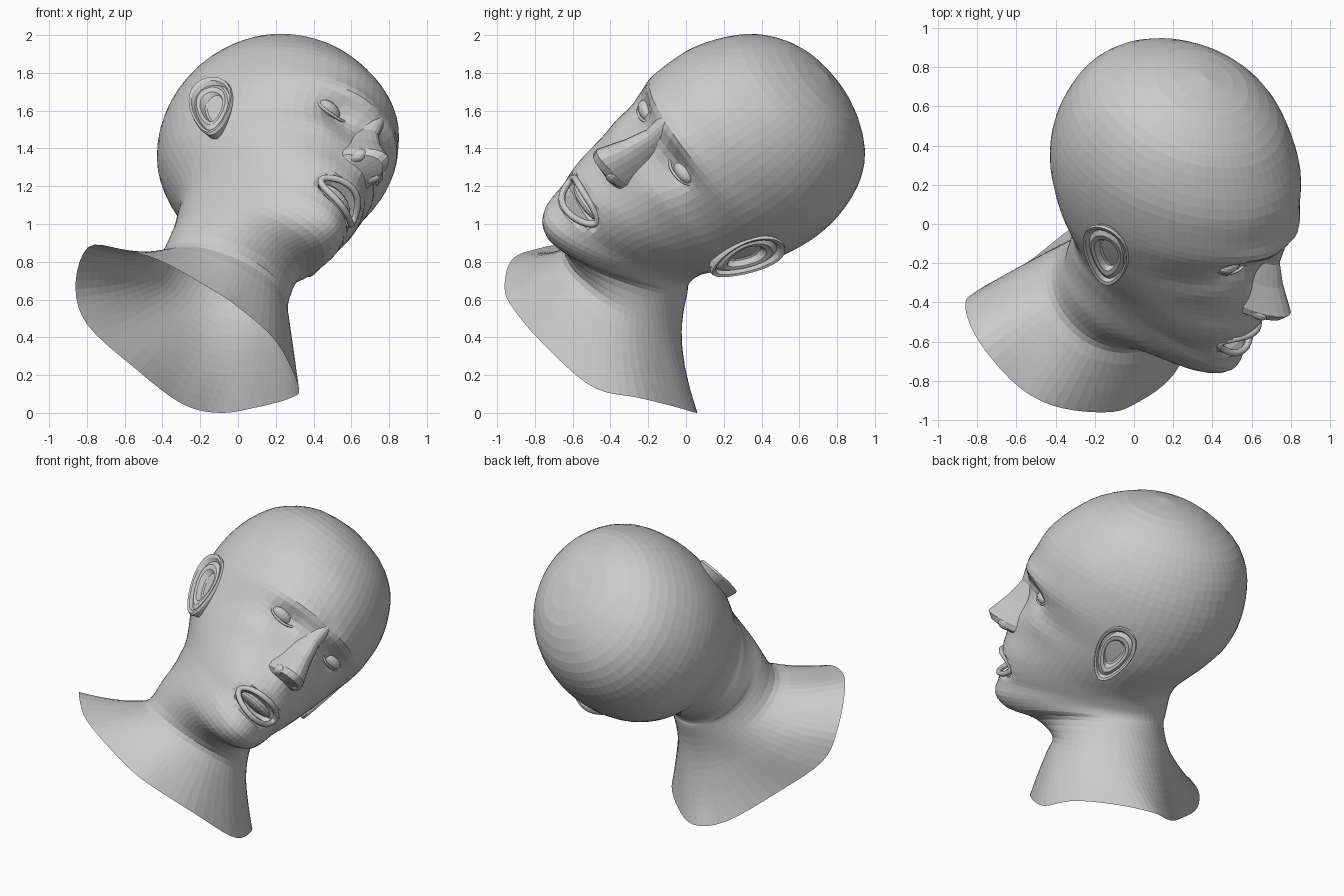
import bpy, bmesh, math
from mathutils import Vector, Matrix

if "Cube" in bpy.data.objects:
    bpy.data.objects.remove(bpy.data.objects["Cube"])

# Head frame: x = subject's left, y = back, z = crown, tilted and turned in the world
L = Vector((0.53, 0.44, -0.73)).normalized()
U = Vector((0.22, 0.755, 0.616))
U = (U - L * U.dot(L)).normalized()
B = U.cross(L)
O = Vector((0.12, 0.10, 1.215))
M = Matrix((L, B, U)).transposed().to_4x4()
M.translation = O
INV = M.inverted()
N = 64


def P(l, f, u):
    return Vector((l, -f, u))


def add(name, bm):
    bmesh.ops.remove_doubles(bm, verts=bm.verts, dist=0.0005)
    bmesh.ops.recalc_face_normals(bm, faces=bm.faces)
    me = bpy.data.meshes.new(name)
    bm.to_mesh(me)
    bm.free()
    ob = bpy.data.objects.new(name, me)
    ob.matrix_world = M
    bpy.context.collection.objects.link(ob)
    return ob


def loft(name, rings, closed=True, cap=False):
    bm = bmesh.new()
    vs = [[bm.verts.new(p) for p in r] for r in rings]
    n = len(rings[0])
    for a, b in zip(vs, vs[1:]):
        for i in range(n if closed else n - 1):
            j = (i + 1) % n
            bm.faces.new((a[i], a[j], b[j], b[i]))
    if cap:
        bm.faces.new(vs[-1])
    return add(name, bm)


def spline(a, b, c, d, t):
    return 0.5 * (2 * b + (c - a) * t + (2 * a - 5 * b + 4 * c - d) * t * t
                  + (3 * b - a - 3 * c + d) * t ** 3)


def ball(name, loc, scale, seg=20):
    bm = bmesh.new()
    bmesh.ops.create_uvsphere(bm, u_segments=seg, v_segments=seg // 2, radius=1)
    for v in bm.verts:
        v.co = Vector(c * s for c, s in zip(v.co, scale)) + loc
    return add(name, bm)


def tube(name, pts, radius):
    cu = bpy.data.curves.new(name, 'CURVE')
    cu.dimensions = '3D'
    cu.bevel_depth = radius
    cu.bevel_resolution = 2
    sp = cu.splines.new('POLY')
    sp.points.add(len(pts) - 1)
    for q, p in zip(sp.points, pts):
        q.co = (*p, 1)
    sp.use_cyclic_u = True
    ob = bpy.data.objects.new(name, cu)
    ob.matrix_world = M
    bpy.context.collection.objects.link(ob)


# Head sections: front (f, u), back (f, u), half width, narrowing to the face, lift of the sides
SECTIONS = [
    (.12, .885, .10, .885, .01, 0, 0), (.29, .83, -.20, .865, .25, 0, 0),
    (.48, .715, -.44, .755, .42, 0, 0), (.60, .58, -.565, .61, .51, .02, 0),
    (.685, .44, -.62, .43, .56, .04, 0), (.72, .30, -.63, .27, .57, .05, 0),
    (.735, .19, -.605, .13, .56, .06, 0), (.70, .10, -.555, .02, .54, .07, 0),
    (.665, -.02, -.50, -.07, .51, .09, 0), (.68, -.13, -.445, -.15, .475, .1, 0),
    (.69, -.25, -.40, -.22, .435, .1, 0), (.71, -.36, -.38, -.28, .40, .11, .01),
    (.70, -.47, -.375, -.33, .375, .12, .03), (.67, -.57, -.38, -.38, .355, .14, .05),
    (.66, -.68, -.385, -.42, .34, .17, .07), (.56, -.742, -.39, -.46, .335, .15, .07),
    (.37, -.745, -.395, -.50, .335, .1, .05)]
# Slant and sideways shift of the last sections, to meet the leaning neck
LEAN = {14: (.01, .005), 15: (.03, .015), 16: (.06, .03)}
angles = [2 * math.pi * i / N for i in range(N)]
rings = []
for n, (ff, fu, bf, bu, w, k, lift) in enumerate(SECTIONS):
    tilt, shift = LEAN.get(n, (0, 0))
    rings.append([P(w * math.sin(t) * (1 - k * math.cos(t)) + shift,
                    (ff + bf) / 2 + (ff - bf) / 2 * math.cos(t),
                    (fu + bu) / 2 + (fu - bu) / 2 * math.cos(t)
                    + lift * math.sin(t) ** 2 + tilt * math.sin(t)) for t in angles])
rings[0] = [P(0, .06, .895)] * N

# Open lower edge of the neck, in world space, starting below the chin
EDGE = [Vector(p) for p in (
    (.2, -.77, .38), (.32, -.5, .14), (.28, -.25, .08), (.1, -.05, .03), (-.1, .06, 0),
    (-.3, -.01, .05), (-.55, -.2, .24), (-.8, -.34, .47), (-.86, -.42, .68),
    (-.79, -.6, .88), (-.6, -.82, .86), (-.4, -.93, .8), (-.15, -.96, .66), (0, -.92, .56))]
m = len(EDGE)
edge = []
for i in range(N):
    s = i * m / N
    j = int(s)
    edge.append(spline(EDGE[j - 1], EDGE[j], EDGE[(j + 1) % m], EDGE[(j + 2) % m], s - j))

# Neck rings flaring into that edge
AX = Vector((.32, .48, .83)).normalized()
NC = Vector((-.03, -.265, .80))
front = (-B - AX * AX.dot(-B)).normalized()
left = front.cross(AX).normalized()
if left.dot(L) < 0:
    left = -left
for down, r, mix in ((.11, .345, .06), (.15, .355, .22), (.18, .37, .45), (.2, .38, .72),
                     (.36, .4, 1)):
    rings.append([INV @ (NC - AX * down + front * r * math.cos(t) + left * r * math.sin(t))
                  .lerp(e, mix) for t, e in zip(angles, edge)])


def sculpt(p):
    # Sockets, brow, cheekbones, nose root and open mouth pressed into the face
    l, f, u = abs(p.x), -p.y, p.z
    if f > .3:
        f -= .065 * math.exp(-((l - .20) / .10) ** 2 - ((u - .075) / .07) ** 2)
        f += .02 * math.exp(-((l - .17) / .13) ** 2 - ((u - .19) / .05) ** 2)
        f += .02 * math.exp(-((l - .3) / .1) ** 2 - ((u + .08) / .07) ** 2)
        f += .05 * math.exp(-(l / .09) ** 2 - ((u + .17) / .12) ** 2)
        f -= .14 * math.exp(-((l / .14) ** 2 + ((u + .475) / .06) ** 2) ** 2)
    return Vector((p.x, -f, p.z))


fine = []
for i in range(len(rings) - 1):
    a, b, c, d = (rings[max(0, min(len(rings) - 1, i + k))] for k in (-1, 0, 1, 2))
    for t in (0, 1 / 3, 2 / 3):
        fine.append([sculpt(spline(*q, t)) for q in zip(a, b, c, d)])
fine.append(rings[-1])
loft("head_and_neck", fine)

# Nose bridge, tip and underside, flaring into the cheeks
NOSE = [(.19, .74, .07, .68), (.07, .735, .075, .60), (-.05, .785, .10, .60),
        (-.14, .84, .12, .62), (-.19, .87, .13, .64), (-.23, .84, .125, .65),
        (-.258, .71, .10, .65)]
loft("nose", [[P(w * math.sin(a), base + (tip - base) * math.cos(a) ** 1.5, u)
               for a in (math.pi * (i / 14 - .5) * .9999 for i in range(15))]
              for u, tip, w, base in NOSE], closed=False)

# Lips and teeth
loop = [2 * math.pi * i / 32 for i in range(32)]
lips = []
for t in loop:
    l = .155 * math.cos(t)
    lips.append(P(l, .695 - 3.4 * l * l + .015 * math.sin(t),
                  -.475 + .07 * math.sin(t) + .8 * l * l))
tube("lips", lips, .018)
ball("teeth", P(0, .585, -.45), (.125, .08, .035))

# Ear shell: outline scale and outward height of each ring, from skull to ear canal
EAR = [(.62, -.10), (.90, -.03), (1, .02), (.97, .035), (.87, .03), (.80, .01),
       (.66, .025), (.52, .02), (.42, -.01), (.2, -.02)]
for side, name in ((1, "left"), (-1, "right")):
    ear = []
    for s, h in EAR:
        ring = []
        for t in loop:
            q = s * .205 * math.sin(t)
            back = s * .115 * math.cos(t) * (1 + .28 * math.sin(t)) + .12 * q
            ring.append(P(side * (.528 + h + .28 * back + .18 * q), .035 - back, -.005 + q))
        ear.append(ring)
    loft(name + "_ear", ear, cap=True)
    ball(name + "_eye", P(side * .215, .555, .085), (.08, .055, .045))
    tube(name + "_eyelids", [P(side * (.215 + .082 * math.cos(t)), .592 - .035 * math.cos(t)
                               - .015 * math.cos(t) ** 2,
                               .085 + .043 * math.sin(t)) for t in loop], .008)
    ball(name + "_nostril_wing", P(side * .075, .73, -.212), (.035, .06, .04), 14)
